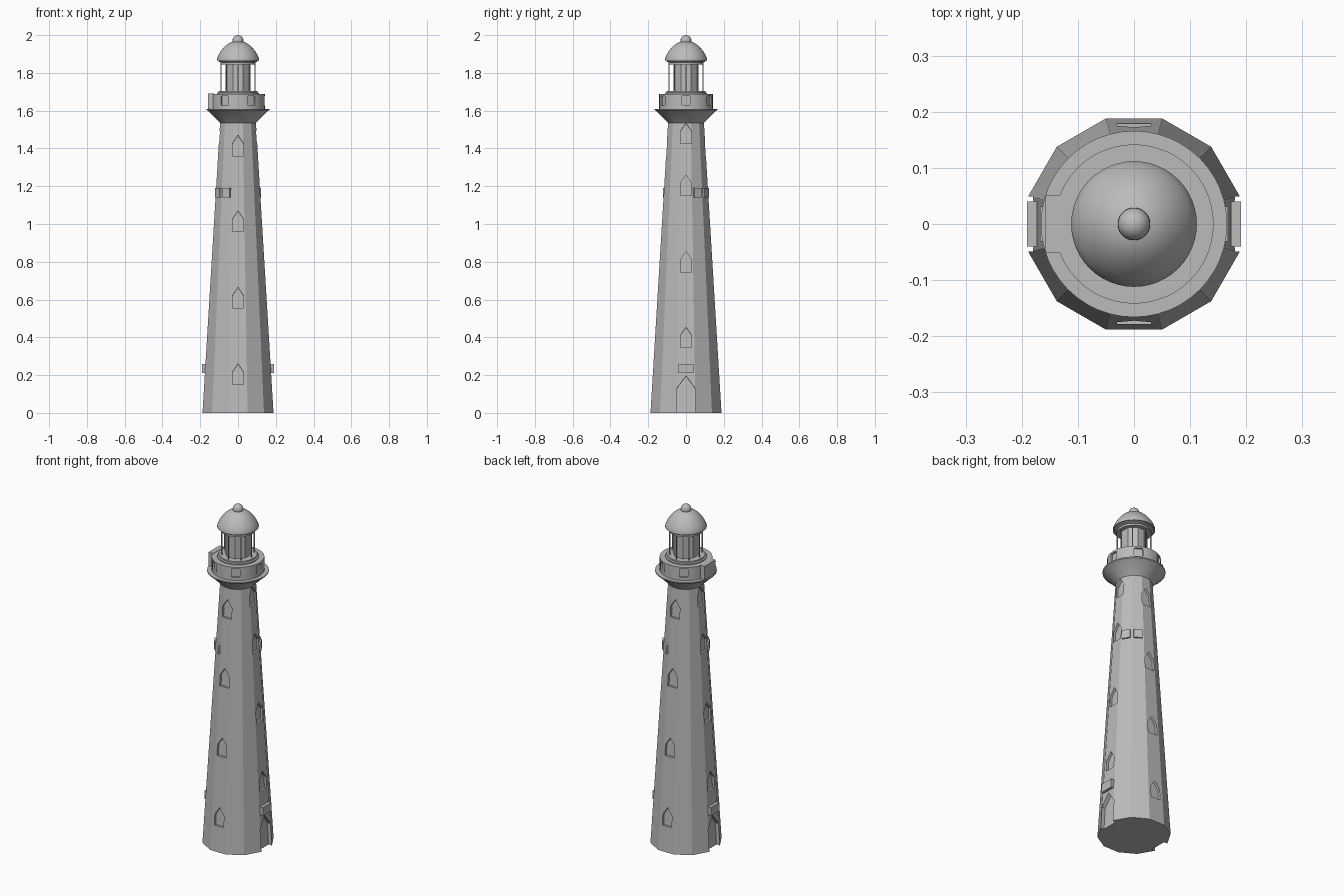
import bpy, bmesh
from math import pi, cos, sin, atan2, radians
from mathutils import Matrix, Vector

if "Cube" in bpy.data.objects:
    bpy.data.objects.remove(bpy.data.objects["Cube"], do_unlink=True)

stone = bpy.data.materials.new("grey stone")
stone.use_nodes = True
GREY = (0.5, 0.5, 0.5, 1)
stone.diffuse_color = GREY
stone.node_tree.nodes["Principled BSDF"].inputs["Base Color"].default_value = GREY

BASE_R, TOP_R, TOWER_H = 0.188, 0.095, 1.535   # measured to the flat faces
SLOPE = atan2(BASE_R - TOP_R, TOWER_H)


def wall(z):
    return BASE_R + (TOP_R - BASE_R) * z / TOWER_H


def facing(degrees, radius, z, tilt=0.0):
    """Local +x points outwards, y runs along the wall, z is up."""
    return (Matrix.Rotation(radians(degrees), 4, 'Z')
            @ Matrix.Translation((radius, 0, z)) @ Matrix.Rotation(-tilt, 4, 'Y'))


def finish(name, bm, smooth=None):
    bmesh.ops.recalc_face_normals(bm, faces=bm.faces)
    mesh = bpy.data.meshes.new(name)
    bm.to_mesh(mesh)
    bm.free()
    mesh.materials.append(stone)
    obj = bpy.data.objects.new(name, mesh)
    bpy.context.collection.objects.link(obj)
    if smooth:
        shade(obj, smooth)
    return obj


def select(obj):
    bpy.ops.object.select_all(action='DESELECT')
    obj.select_set(True)
    bpy.context.view_layer.objects.active = obj


def shade(obj, degrees):
    select(obj)
    bpy.ops.object.shade_smooth_by_angle(angle=radians(degrees))


def add_prism(bm, outline, depth_in, depth_out, matrix):
    """Extrude a (y, z) outline along local x."""
    low = [bm.verts.new(matrix @ Vector((-depth_in, y, z))) for y, z in outline]
    high = [bm.verts.new(matrix @ Vector((depth_out, y, z))) for y, z in outline]
    n = len(outline)
    bm.faces.new(low)
    bm.faces.new(high[::-1])
    for i in range(n):
        j = (i + 1) % n
        bm.faces.new((low[i], low[j], high[j], high[i]))


def rect(w, h):
    return [(-w / 2, -h / 2), (w / 2, -h / 2), (w / 2, h / 2), (-w / 2, h / 2)]


def pointed(w, shoulder, apex, bottom=0.0):
    return [(-w / 2, bottom), (w / 2, bottom), (w / 2, shoulder), (0, apex), (-w / 2, shoulder)]


def rounded(w, h, r, steps=3):
    points = []
    for k, (sx, sy) in enumerate([(1, 1), (-1, 1), (-1, -1), (1, -1)]):
        for s in range(steps + 1):
            a = (k + s / steps) * pi / 2
            points.append((sx * (w / 2 - r) + r * cos(a), sy * (h / 2 - r) + r * sin(a)))
    return points


def lathe(name, profile, sides, smooth=None, turn=0.0):
    """Revolve an (r, z) profile; the ends are capped."""
    bm = bmesh.new()
    rings = []
    for r, z in profile:
        rings.append([bm.verts.new((r * cos(turn + 2 * pi * i / sides),
                                    r * sin(turn + 2 * pi * i / sides), z))
                      for i in range(sides)])
    for a, b in zip(rings, rings[1:]):
        for i in range(sides):
            j = (i + 1) % sides
            bm.faces.new((a[i], a[j], b[j], b[i]))
    bm.faces.new(rings[0][::-1])
    bm.faces.new(rings[-1])
    return finish(name, bm, smooth)


def carve(obj, bm):
    cutter = finish("cutter", bm)
    cutter.hide_render = True
    mod = obj.modifiers.new("cut", 'BOOLEAN')
    mod.operation, mod.solver, mod.object = 'DIFFERENCE', 'EXACT', cutter
    select(obj)
    bpy.ops.object.modifier_apply(modifier=mod.name)
    bpy.data.objects.remove(cutter, do_unlink=True)


# Twelve-sided tapered tower
k = 1 / cos(pi / 12)
tower = lathe("tower", [(BASE_R * k, 0), (TOP_R * k, TOWER_H)], 12, turn=pi / 12)

# Recessed pointed windows, staggered between faces, and two doorways
cuts = bmesh.new()
for angles, heights in (((90, 270), (0.15, 0.555, 0.96, 1.36)),
                        ((0, 180), (0.345, 0.745, 1.15, 1.425))):
    for angle in angles:
        for z in heights:
            add_prism(cuts, pointed(0.06, 0.065, 0.11), 0.014, 0.03,
                      facing(angle, wall(z), z, SLOPE))
for angle in (0, 180):
    add_prism(cuts, pointed(0.098, 0.13, 0.197, -0.05), 0.022, 0.04,
              facing(angle, BASE_R, 0, SLOPE))
carve(tower, cuts)

# Plaques over the doors
for side, angle in (("left", 0), ("right", 180)):
    bm = bmesh.new()
    add_prism(bm, rect(0.08, 0.05), 0.018, 0, facing(angle, 0.191, 0.235))
    finish(side + "_door_plaque", bm)

# Small paired blocks high on the shaft
for i, angle in enumerate((30, 60, 210, 240)):
    bm = bmesh.new()
    add_prism(bm, rect(0.046, 0.05), 0.015, 0.01, facing(angle, wall(1.165), 1.165))
    finish(f"shaft_block_{i + 1}", bm)

# Flared gallery support
lathe("gallery_flare", [(0.094, 1.535), (0.16, 1.6), (0.166, 1.603), (0.166, 1.61)], 48, 30)

# Gallery drum with rounded square recesses
drum = lathe("gallery_drum", [(0.142, 1.605), (0.142, 1.688)], 48)
cuts = bmesh.new()
for angle in (0, 60, 120, 240, 300):
    add_prism(cuts, rounded(0.048, 0.05, 0.008), 0.012, 0.03, facing(angle, 0.142, 1.653))
carve(drum, cuts)
shade(drum, 25)

# Projecting box on the gallery
bm = bmesh.new()
add_prism(bm, rect(0.104, 0.085), 0.03, 0, facing(180, 0.158, 1.648))
finish("gallery_box", bm)

# Lantern: base ring, eight-sided core and thin posts
lathe("lantern_base", [(0.112, 1.688), (0.112, 1.694), (0.104, 1.697), (0.104, 1.705)], 48, 25)
lathe("lantern_core", [(0.071, 1.7), (0.071, 1.855)], 8, turn=pi / 8)
for i in range(8):
    bm = bmesh.new()
    add_prism(bm, rect(0.005, 0.155), 0.0025, 0.0025, facing(i * 45, 0.089, 1.776))
    finish(f"lantern_post_{i + 1}", bm)

# Eaves, domed roof and ball finial
lathe("eaves", [(0.092, 1.845), (0.092, 1.856), (0.104, 1.86), (0.104, 1.868)], 48, 25)
lathe("dome", [(0.112, 1.866), (0.112, 1.874), (0.104, 1.894), (0.092, 1.914), (0.076, 1.934),
               (0.058, 1.95), (0.038, 1.962), (0.015, 1.968)], 48, 35)
bm = bmesh.new()
bmesh.ops.create_uvsphere(bm, u_segments=24, v_segments=12, radius=0.029,
                          matrix=Matrix.Translation((0, 0, 1.971)))
finish("finial_ball", bm, 40)
